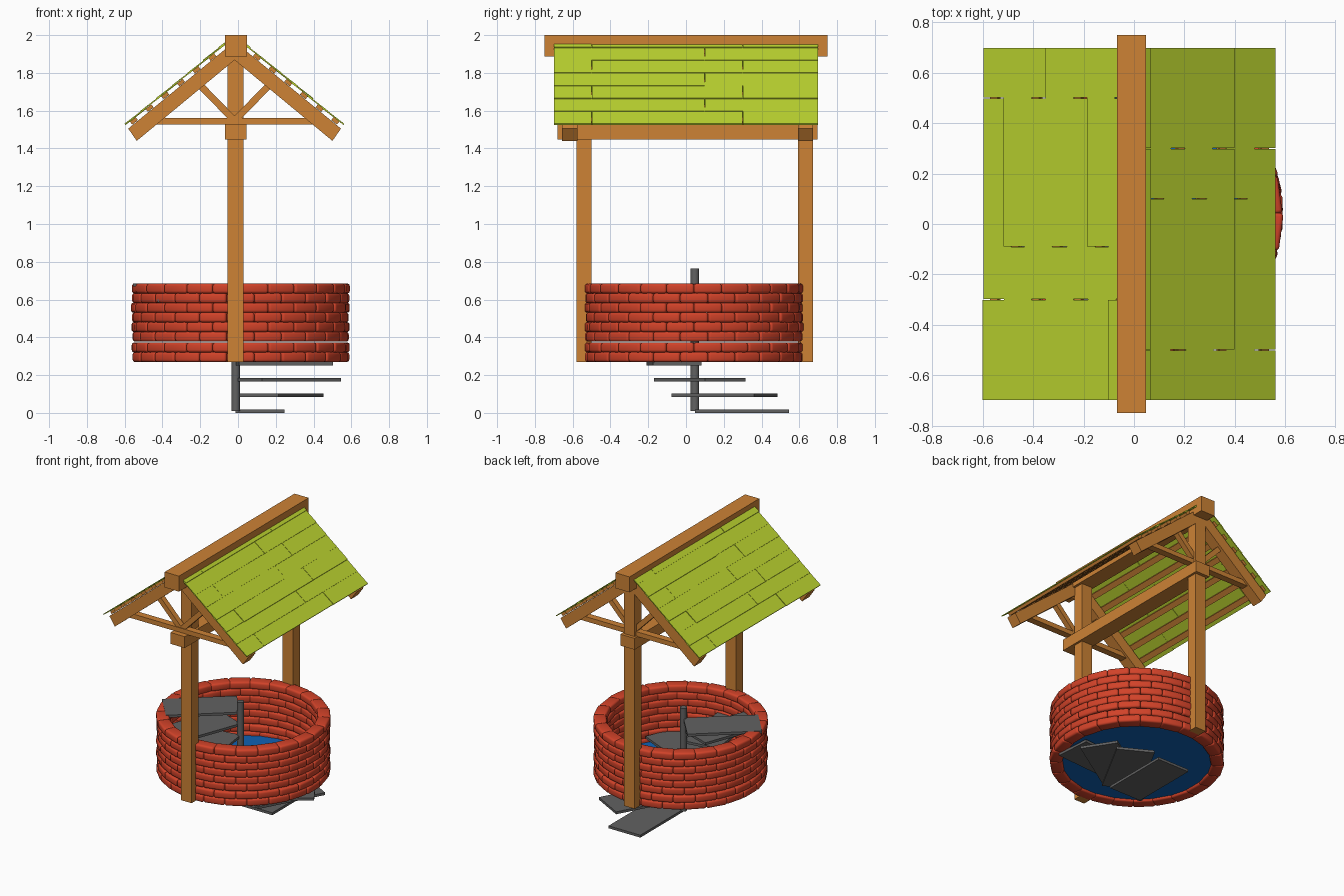
import bpy, bmesh, math, random
from mathutils import Matrix, Vector

if "Cube" in bpy.data.objects:
    bpy.data.objects.remove(bpy.data.objects["Cube"])

random.seed(4)


def material(name, rgb):
    m = bpy.data.materials.new(name)
    m.diffuse_color = (*rgb, 1)
    m.use_nodes = True
    m.node_tree.nodes["Principled BSDF"].inputs["Base Color"].default_value = m.diffuse_color
    return m


WOOD = material("warm wood", (0.61, 0.225, 0.036))
BRICK = material("red brick", (0.64, 0.055, 0.022))
LIME = material("lime shingle", (0.51, 0.67, 0.03))
STONE = material("grey stone", (0.12, 0.12, 0.12))
WATER = material("blue water", (0.005, 0.12, 0.45))


def finish(bm, name, mat, smooth=False):
    bmesh.ops.recalc_face_normals(bm, faces=bm.faces[:])
    me = bpy.data.meshes.new(name)
    bm.to_mesh(me)
    bm.free()
    me.materials.append(mat)
    for p in me.polygons:
        p.use_smooth = smooth
    ob = bpy.data.objects.new(name, me)
    bpy.context.collection.objects.link(ob)
    return ob


def add_prism(bm, pts, y0, y1):
    """Extrude a front-view (x, z) polygon from y0 to y1."""
    a = [bm.verts.new((x, y0, z)) for x, z in pts]
    b = [bm.verts.new((x, y1, z)) for x, z in pts]
    bm.faces.new(a)
    bm.faces.new(b[::-1])
    for i in range(len(pts)):
        j = (i + 1) % len(pts)
        bm.faces.new((a[i], b[i], b[j], a[j]))


def rect(x0, x1, z0, z1):
    return [(x0, z0), (x1, z0), (x1, z1), (x0, z1)]


def prism(name, mat, pts, y0, y1):
    bm = bmesh.new()
    add_prism(bm, pts, y0, y1)
    return finish(bm, name, mat)


def bar(p, q, t):
    """Front-view strip of width t from p to q."""
    d = (Vector(q) - Vector(p)).normalized() * t / 2
    n = Vector((-d.y, d.x))
    return [tuple(Vector(p) + n), tuple(Vector(q) + n),
            tuple(Vector(q) - n), tuple(Vector(p) - n)]


def sides(pts):
    """A profile and its mirror about the roof axis."""
    return (("right", pts), ("left", [(-0.036 - x, z) for x, z in pts]))


# Posts and long beams
prism("front_post", WOOD, rect(-0.055, 0.03, 0.27, 1.92), -0.58, -0.5)
prism("back_post", WOOD, rect(-0.055, 0.03, 0.27, 1.92), 0.593, 0.672)
prism("ridge_beam", WOOD, rect(-0.068, 0.047, 1.887, 2.0), -0.75, 0.75)
prism("tie_beam", WOOD, rect(-0.07, 0.045, 1.447, 1.53), -0.68, 0.695)

# Roof trusses: rafters, collar and braces
for end, y0, y1 in (("front", -0.657, -0.575), ("back", 0.592, 0.672)):
    yc = (y0 + y1) / 2
    for s, pts in sides([(0.545, 1.505), (0.5, 1.44), (-0.018, 1.868), (-0.018, 1.966)]):
        prism(f"{end}_{s}_rafter", WOOD, pts, y0, y1)
    for s, pts in sides(bar((-0.015, 1.55), (0.165, 1.735), 0.036)):
        prism(f"{end}_{s}_brace", WOOD, pts, yc - 0.02, yc + 0.02)
    prism(f"{end}_collar", WOOD, rect(-0.44, 0.41, 1.528, 1.562), yc - 0.025, yc + 0.025)

# Battens and overlapping shingles, row by row up each slope
ROWS = 7
for s, _ in sides([]):
    shingles, battens = bmesh.new(), bmesh.new()
    k = 0 if s == "right" else 1
    for i in range(ROWS):
        ex, ez = 0.56 - 0.083 * i, 1.525 + 0.0675 * i
        run = 0.11 if i < ROWS - 1 else 0.035
        seams = [(-0.5, 0.3), (0.1,)][i % 2] if k == 0 else [(-0.3, 0.5), (-0.09,)][i % 2]
        ys = [-0.7, *seams, 0.7]
        for a, b in zip(ys, ys[1:]):
            j = random.uniform(-0.003, 0.003)
            prof = [(ex + j, ez), (ex + j - run, ez + run * 0.77),
                    (ex + j - run + 0.003, ez + run * 0.77 + 0.006), (ex + j + 0.003, ez + 0.006)]
            add_prism(shingles, sides(prof)[k][1], a + 0.0015, b - 0.0015)
        if i < ROWS - 1:
            c = (ex - 0.045, ez + 0.021)
            prof = bar((c[0] + 0.015, c[1] - 0.012), (c[0] - 0.015, c[1] + 0.012), 0.02)
            add_prism(battens, sides(prof)[k][1], -0.66, 0.675)
    finish(shingles, f"{s}_shingles", LIME)
    finish(battens, f"{s}_battens", WOOD)

# Brick ring: eight staggered courses of rounded bricks, thin gap above the second
CX, CY, R, DEPTH, N = 0.013, 0.043, 0.575, 0.085, 24
unit = bmesh.new()
bmesh.ops.create_cube(unit, size=1, matrix=Matrix.Diagonal((DEPTH, 2 * math.pi * 0.565 / N, 0.0525, 1)))
bmesh.ops.bevel(unit, geom=unit.edges[:], offset=0.014, segments=3, profile=0.5, affect='EDGES')
brick_mesh = bpy.data.meshes.new("brick_unit")
unit.to_mesh(brick_mesh)
unit.free()
ring = bmesh.new()
for row in range(8):
    z = 0.27 + 0.051 * (row + 0.5) + (0.006 if row > 1 else 0)
    for n in range(N):
        ang = 2 * math.pi * (n + 0.5 * (row % 2)) / N
        rad = R - DEPTH / 2 + random.uniform(-0.004, 0.002)
        start = len(ring.verts)
        ring.from_mesh(brick_mesh)
        ring.verts.ensure_lookup_table()
        m = (Matrix.Translation((CX, CY, z)) @ Matrix.Rotation(ang, 4, 'Z')
             @ Matrix.Translation((rad, 0, 0)))
        bmesh.ops.transform(ring, matrix=m, verts=ring.verts[start:])
bpy.data.meshes.remove(brick_mesh)
finish(ring, "brick_ring", BRICK, smooth=True)

# Water disc
bm = bmesh.new()
bmesh.ops.create_cone(bm, cap_ends=True, segments=48, radius1=0.52, radius2=0.52, depth=0.01,
                      matrix=Matrix.Translation((CX, CY, 0.29)))
finish(bm, "water", WATER)

# Spiral stair: central pole and nine slabs turning half a radian each
PX, PY = -0.012, 0.047
bm = bmesh.new()
bmesh.ops.create_cone(bm, cap_ends=True, segments=24, radius1=0.023, radius2=0.023, depth=0.755,
                      matrix=Matrix.Translation((PX, PY, 0.3875)))
pole = finish(bm, "stair_pole", STONE, smooth=True)
pole.data.set_sharp_from_angle(angle=math.radians(40))
for k in range(9):
    bm = bmesh.new()
    m = (Matrix.Translation((PX, PY, 0.009 + 0.0835 * k)) @ Matrix.Rotation(-0.5 * k, 4, 'Z')
         @ Matrix.Translation((0.1285, 0.249, 0)) @ Matrix.Diagonal((0.257, 0.498, 0.018, 1)))
    bmesh.ops.create_cube(bm, size=1, matrix=m)
    finish(bm, f"stair_step_{k + 1}", STONE)
